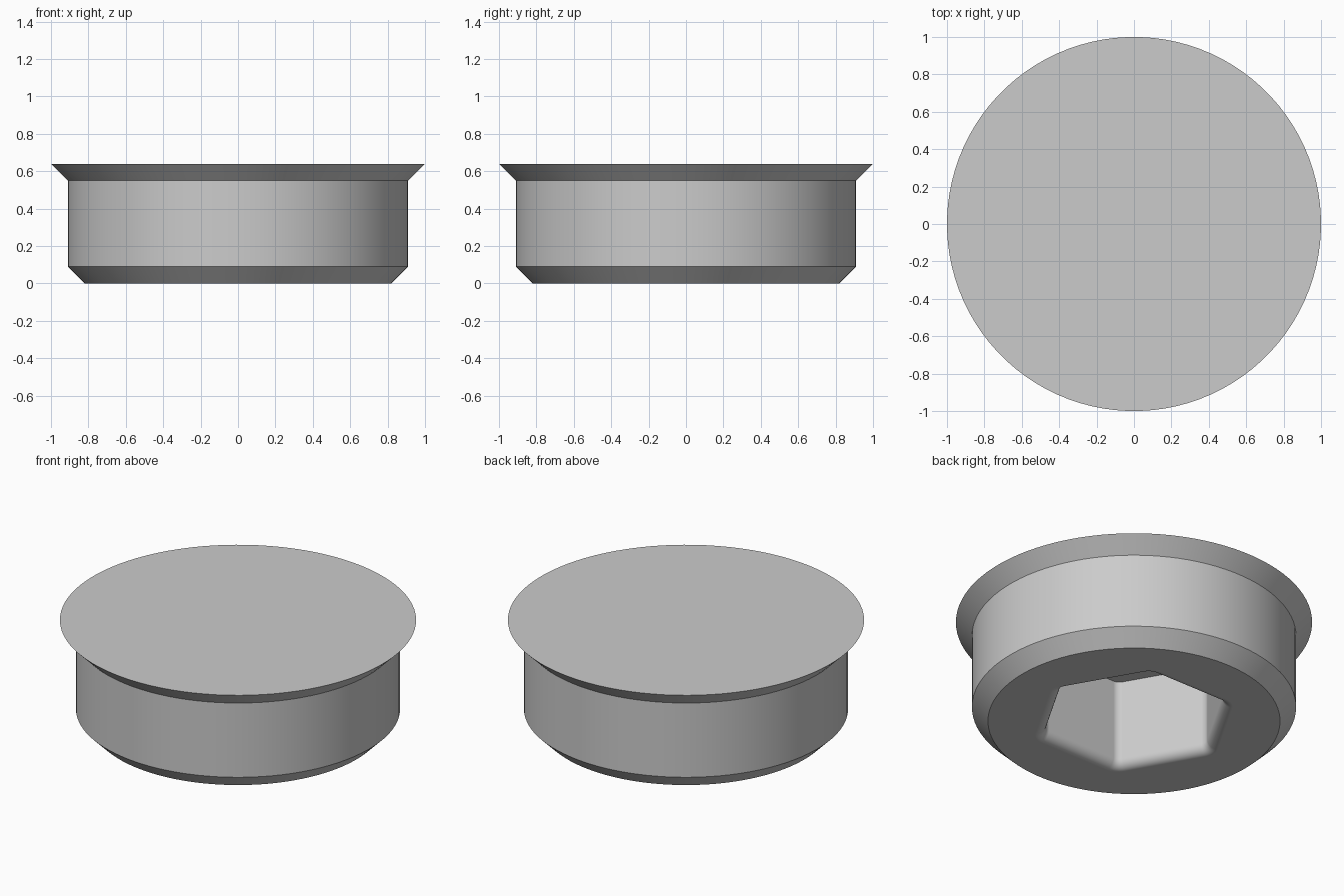
import bpy
import bmesh
from math import sin, cos, pi, radians

if "Cube" in bpy.data.objects:
    bpy.data.objects.remove(bpy.data.objects["Cube"], do_unlink=True)

STEPS = 16              # points per sixth of a turn
TOP, FLOOR = 0.64, 0.55
APOTHEM, CORNER, LIP = 0.46, 0.05, 0.06


def circle(r, z):
    n = 6 * STEPS
    return [(r * cos(a), r * sin(a), z)
            for a in (2 * pi * (i - (STEPS - 1) / 2) / n for i in range(n))]


def rounded_hexagon(grow, z):
    """Socket outline offset outwards by grow, corners on the x axis."""
    rad = CORNER + grow
    centre = (APOTHEM - CORNER) / cos(pi / 6)
    points = []
    for k in range(6):
        mid = k * pi / 3
        for i in range(STEPS):
            a = mid + (i / (STEPS - 1) - 0.5) * pi / 3
            points.append((centre * cos(mid) + rad * cos(a),
                           centre * sin(mid) + rad * sin(a), z))
    return points


# Outer profile from the flared rim down to the chamfered foot
loops = [circle(r, z) for r, z in
         ((1.0, TOP), (0.91, FLOOR), (0.91, 0.09), (0.82, 0))]

# Rounded socket mouth, then straight walls up to the socket floor
for i in range(9):
    t = i / 8 * pi / 2
    loops.append(rounded_hexagon(LIP * (1 - sin(t)), LIP * (1 - cos(t))))
loops.append(rounded_hexagon(0, FLOOR))

bm = bmesh.new()
rings = [[bm.verts.new(p) for p in loop] for loop in loops]
for a, b in zip(rings, rings[1:]):
    for i in range(len(a)):
        j = (i + 1) % len(a)
        bm.faces.new((a[i], b[i], b[j], a[j]))
bm.faces.new(rings[0])      # flat top
bm.faces.new(rings[-1])     # socket floor
bmesh.ops.recalc_face_normals(bm, faces=bm.faces)

mesh = bpy.data.meshes.new("socket_plug")
bm.to_mesh(mesh)
bm.free()
plug = bpy.data.objects.new("socket_plug", mesh)
bpy.context.collection.objects.link(plug)

# Plain grey metal
grey = bpy.data.materials.new("plain_grey")
grey.use_nodes = True
colour = (0.6, 0.6, 0.6, 1)
grey.diffuse_color = colour
for node in grey.node_tree.nodes:
    if node.type == 'BSDF_PRINCIPLED':
        node.inputs["Base Color"].default_value = colour
mesh.materials.append(grey)

# Smooth curves, crisp chamfers, flat large faces
bpy.ops.object.select_all(action='DESELECT')
plug.select_set(True)
bpy.context.view_layer.objects.active = plug
bpy.ops.object.shade_smooth_by_angle(angle=radians(30))
weighted = plug.modifiers.new("weighted_normals", 'WEIGHTED_NORMAL')
weighted.keep_sharp = True
